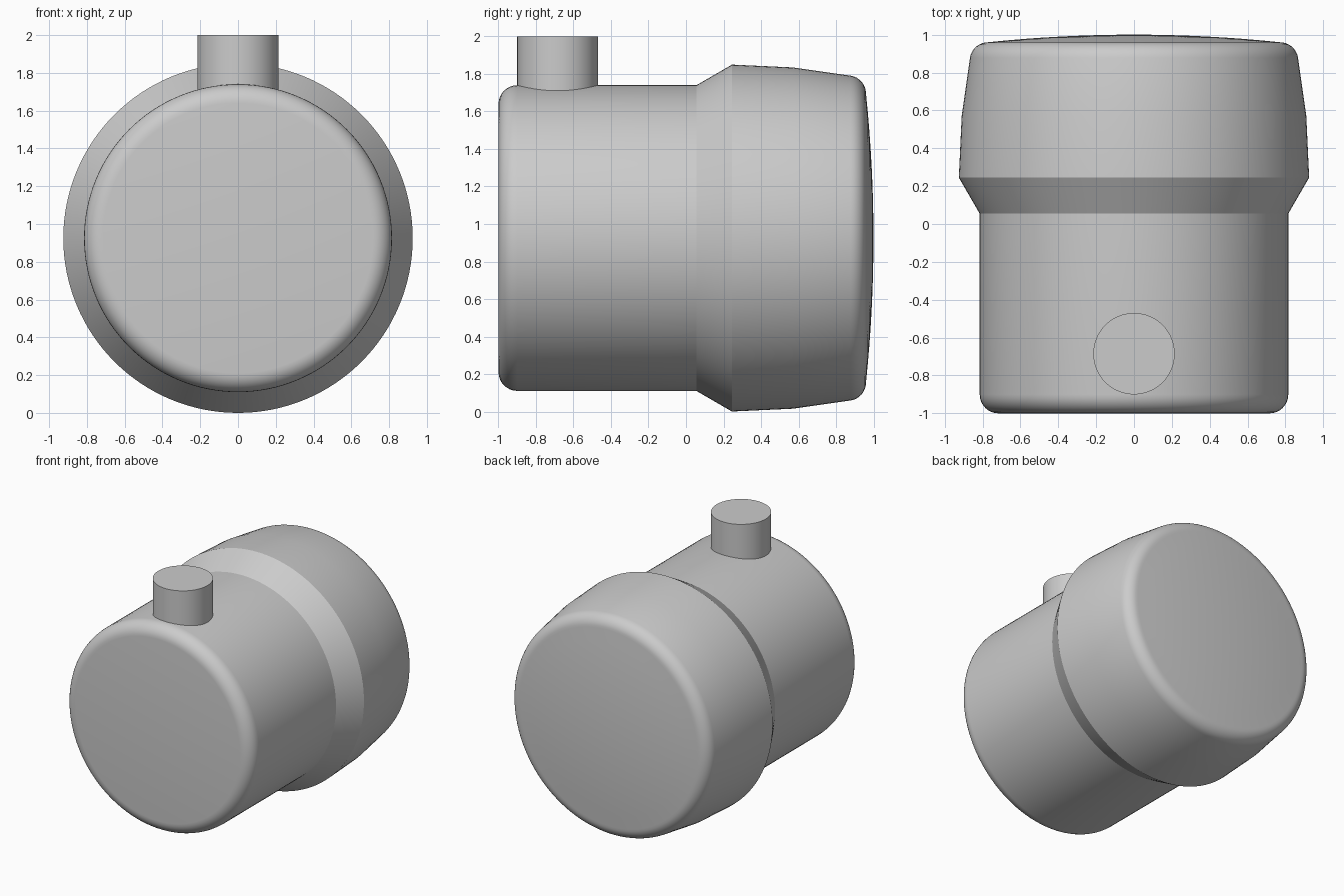
import bpy, bmesh, math

cube = bpy.data.objects.get("Cube")
if cube:
    bpy.data.objects.remove(cube, do_unlink=True)

AXIS_Z = 0.925

# Single grey finish
grey = bpy.data.materials.new("plain grey")
grey.use_nodes = True
colour = (0.6, 0.6, 0.6, 1)
grey.diffuse_color = colour
grey.node_tree.nodes["Principled BSDF"].inputs["Base Color"].default_value = colour


def fillet(y, r, size_y, size_r, a0, a1, steps=8):
    """Quarter-round profile points (r, y) about a centre."""
    angles = [math.radians(a0 + (a1 - a0) * i / steps) for i in range(steps + 1)]
    return [(r + size_r * math.cos(a), y + size_y * math.sin(a)) for a in angles]


def lathe(name, profile, segments=128):
    """Spin an (r, y) profile about the front-to-back axis."""
    bm = bmesh.new()
    verts = [bm.verts.new((r, y, 0)) for r, y in profile]
    edges = [bm.edges.new(pair) for pair in zip(verts, verts[1:])]
    bmesh.ops.spin(bm, geom=verts + edges, cent=(0, 0, 0), axis=(0, 1, 0),
                   angle=math.tau, steps=segments)
    bmesh.ops.remove_doubles(bm, verts=bm.verts, dist=1e-4)
    bmesh.ops.recalc_face_normals(bm, faces=bm.faces)
    mesh = bpy.data.meshes.new(name)
    bm.to_mesh(mesh)
    bm.free()
    obj = bpy.data.objects.new(name, mesh)
    bpy.context.collection.objects.link(obj)
    obj.location.z = AXIS_Z
    return obj


def finish(obj):
    obj.data.materials.append(grey)
    bpy.ops.object.select_all(action='DESELECT')
    obj.select_set(True)
    bpy.context.view_layer.objects.active = obj
    bpy.ops.object.shade_smooth_by_angle(angle=math.radians(25))


# Drum with rounded front, flared collar, tapered cap and shallow domed back
profile = [(0, -1)]
profile += fillet(-0.9, 0.715, 0.1, 0.1, -90, 0)
profile += [(0.815, 0.055), (0.925, 0.245), (0.91, 0.57)]
profile += fillet(0.865, 0.77, 0.095, 0.097, 8, 90)
dome_r, dome_h = 0.77, 0.04
profile += [(dome_r * (1 - i / 8), 0.96 + dome_h * (1 - (1 - i / 8) ** 2))
            for i in range(1, 9)]
finish(lathe("drum_body", profile))

# Upright stub pipe near the front
bpy.ops.mesh.primitive_cylinder_add(vertices=64, radius=0.215, depth=0.4,
                                    location=(0, -0.685, 1.8))
pipe = bpy.context.object
pipe.name = "stub_pipe"
finish(pipe)
